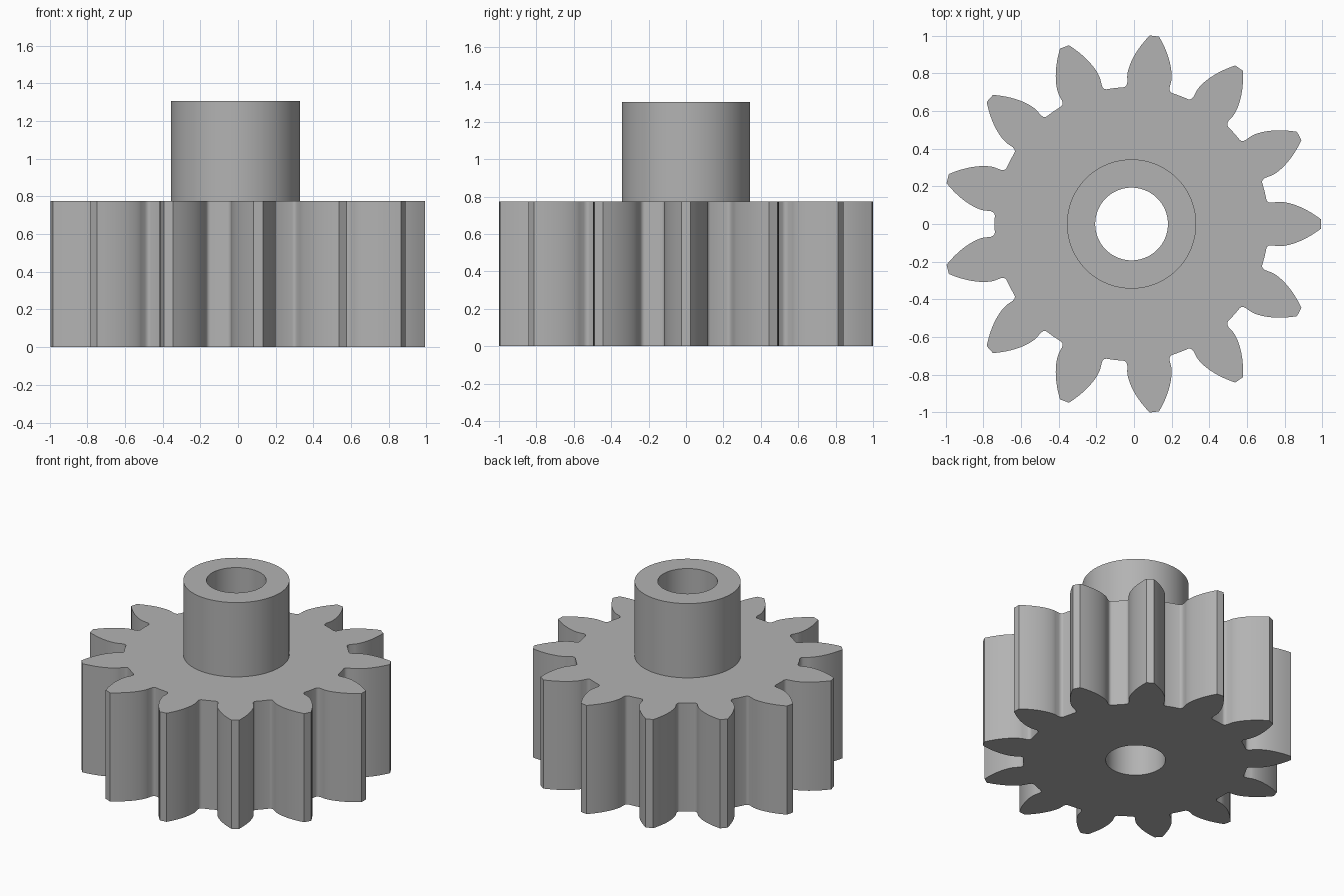
import bpy, bmesh
from math import cos, sin, tan, acos, pi

cube = bpy.data.objects.get("Cube")
if cube:
    bpy.data.objects.remove(cube, do_unlink=True)

TEETH = 13
CENTRE_X = -0.013
TIP_R, BASE_R, ROOT_R = 1.005, 0.785, 0.727
BASE_HALF_ANGLE = 0.15
HUB_R, BORE_R = 0.343, 0.193
GEAR_TOP, HUB_TOP = 0.775, 1.305


def half_tooth():
    """(radius, angle) pairs from the tooth gap up one involute flank."""
    pts = [(ROOT_R, 0.178), (0.730, 0.166), (0.738, 0.156), (0.751, 0.151)]
    steps = 12
    for i in range(steps + 1):
        r = BASE_R + (TIP_R - BASE_R) * (i / steps) ** 1.5
        a = acos(BASE_R / r)
        pts.append((r, BASE_HALF_ANGLE - (tan(a) - a)))
    return pts


def gear_outline():
    flank = half_tooth()
    tooth = [(r, -a) for r, a in flank] + [(r, a) for r, a in reversed(flank)]
    tooth.append((ROOT_R, pi / TEETH))
    return [(r, a + 2 * pi * k / TEETH) for k in range(TEETH) for r, a in tooth]


def circle(radius, sides=96):
    return [(radius, 2 * pi * i / sides) for i in range(sides)]


bm = bmesh.new()


def loop(polar, z):
    verts = [bm.verts.new((CENTRE_X + r * cos(a), r * sin(a), z)) for r, a in polar]
    for i, v in enumerate(verts):
        bm.edges.new((verts[i - 1], v))
    return verts


def wall(low, high):
    for i in range(len(low)):
        bm.faces.new((low[i - 1], low[i], high[i], high[i - 1]))


def cap(outer, inner):
    edges = [bm.edges.get((ring[i - 1], ring[i]))
             for ring in (outer, inner) for i in range(len(ring))]
    bmesh.ops.triangle_fill(bm, edges=edges, use_beauty=True)


# Rings of the toothed wheel, the hub and the through bore
gear_low, gear_high = loop(gear_outline(), 0), loop(gear_outline(), GEAR_TOP)
hub_low, hub_high = loop(circle(HUB_R), GEAR_TOP), loop(circle(HUB_R), HUB_TOP)
bore_low, bore_high = loop(circle(BORE_R), 0), loop(circle(BORE_R), HUB_TOP)

# Flat faces
cap(gear_low, bore_low)
cap(gear_high, hub_low)
cap(hub_high, bore_high)

# Upright walls
wall(gear_low, gear_high)
wall(hub_low, hub_high)
wall(bore_low, bore_high)
bmesh.ops.recalc_face_normals(bm, faces=bm.faces[:])

mesh = bpy.data.meshes.new("pinion_gear")
bm.to_mesh(mesh)
bm.free()
gear = bpy.data.objects.new("pinion_gear", mesh)
bpy.context.collection.objects.link(gear)

# Plain grey material
GREY = (0.45, 0.45, 0.45, 1)
mat = bpy.data.materials.new("light_grey")
mat.use_nodes = True
mat.diffuse_color = GREY
mat.node_tree.nodes["Principled BSDF"].inputs["Base Color"].default_value = GREY
mesh.materials.append(mat)

# Smooth flanks and cylinders with crisp rims
bpy.ops.object.select_all(action='DESELECT')
gear.select_set(True)
bpy.context.view_layer.objects.active = gear
bpy.ops.object.shade_smooth_by_angle(angle=pi / 6)
